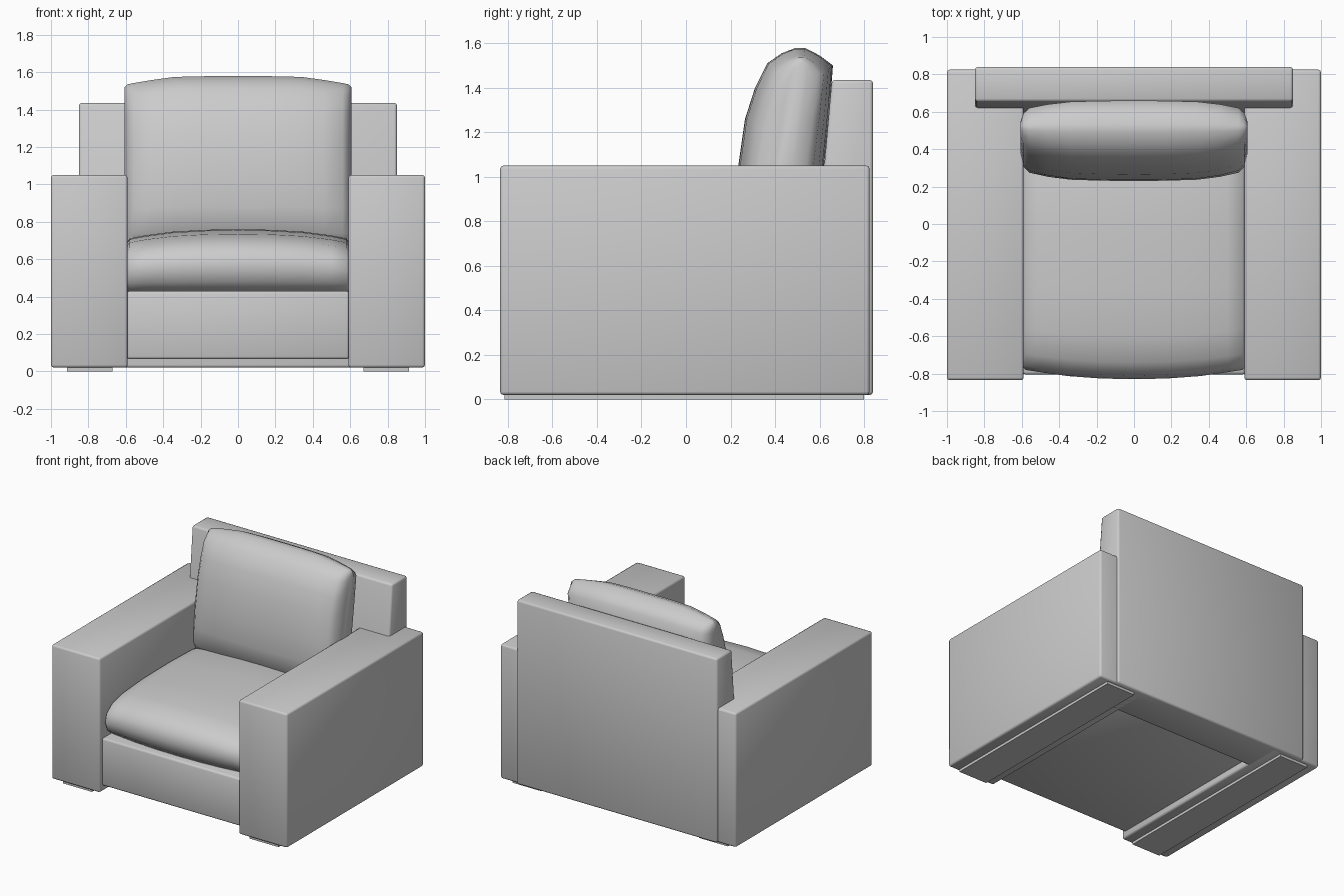
import bpy, bmesh, math

if "Cube" in bpy.data.objects:
    bpy.data.objects.remove(bpy.data.objects["Cube"])


def finish(name, bm, angle):
    bmesh.ops.recalc_face_normals(bm, faces=bm.faces)
    mesh = bpy.data.meshes.new(name)
    bm.to_mesh(mesh)
    bm.free()
    obj = bpy.data.objects.new(name, mesh)
    bpy.context.collection.objects.link(obj)
    bpy.ops.object.select_all(action='DESELECT')
    obj.select_set(True)
    bpy.context.view_layer.objects.active = obj
    bpy.ops.object.shade_smooth_by_angle(angle=math.radians(angle))
    return obj


def loft(sections):
    """Closed solid through equal-length rings of points."""
    bm = bmesh.new()
    rings = [[bm.verts.new(p) for p in s] for s in sections]
    n = len(rings[0])
    for a, b in zip(rings, rings[1:]):
        for i in range(n):
            j = (i + 1) % n
            bm.faces.new((a[i], a[j], b[j], b[i]))
    bm.faces.new(rings[0])
    bm.faces.new(rings[-1])
    return bm


def slab(name, x0, x1, profile, bevel=0.015):
    """Side profile (y, z) extruded along x with softened edges."""
    bm = loft([[(x, y, z) for y, z in profile] for x in (x0, x1)])
    if bevel:
        bmesh.ops.bevel(bm, geom=bm.edges[:], offset=bevel, segments=2,
                        profile=0.5, affect='EDGES')
    return finish(name, bm, 50)


def rect(y0, y1, z0, z1):
    return [(y0, z0), (y1, z0), (y1, z1), (y0, z1)]


def cushion(name, profile, stations, axis, z_base):
    """Profile swept along x, shrinking in depth and height towards the ends."""
    full = [(-x, sy, sz) for x, sy, sz in reversed(stations) if x > 0] + stations
    rings = []
    for x, sy, sz in full:
        rings.append([(x, axis(z) + (y - axis(z)) * sy, z_base + (z - z_base) * sz)
                      for y, z in profile])
    return finish(name, loft(rings), 60)


# Arms and their floor runners
for side, s in (("left", -1), ("right", 1)):
    slab(side + "_arm", s * 0.59, s * 1.0, rect(-0.835, 0.825, 0.02, 1.05))
    slab(side + "_foot", s * 0.67, s * 0.915, rect(-0.815, 0.80, 0.0, 0.03), 0)

# Back panel with a sloping front face
slab("back_panel", -0.85, 0.85,
     [(0.53, 0.02), (0.84, 0.02), (0.84, 1.435), (0.655, 1.435)])

# Seat base
slab("seat_base", -0.595, 0.595, rect(-0.805, 0.60, 0.065, 0.43))

# Seat cushion
cushion("seat_cushion",
        [(-0.74, 0.425), (-0.80, 0.48), (-0.83, 0.56), (-0.81, 0.64), (-0.74, 0.70),
         (-0.60, 0.735), (-0.35, 0.755), (0.0, 0.76), (0.30, 0.75), (0.50, 0.71),
         (0.58, 0.62), (0.58, 0.425)],
        [(0.0, 1, 1), (0.18, 0.995, 0.99), (0.35, 0.98, 0.96), (0.50, 0.955, 0.90),
         (0.58, 0.94, 0.85), (0.595, 0.92, 0.78)],
        lambda z: 0.0, 0.425)

# Back cushion, leaning on the back panel
cushion("back_cushion",
        [(0.33, 0.66), (0.25, 0.74), (0.23, 0.88), (0.235, 1.05), (0.265, 1.26),
         (0.31, 1.40), (0.365, 1.51), (0.43, 1.555), (0.49, 1.578), (0.535, 1.578),
         (0.60, 1.545), (0.66, 1.50), (0.645, 1.30), (0.62, 1.05), (0.59, 0.80),
         (0.50, 0.66)],
        [(0.0, 1, 1), (0.18, 0.99, 1), (0.34, 0.96, 0.996), (0.46, 0.87, 0.978),
         (0.56, 0.74, 0.96), (0.59, 0.56, 0.953), (0.608, 0.25, 0.935)],
        lambda z: 0.43 + 0.17 * (z - 1.05), 0.66)
